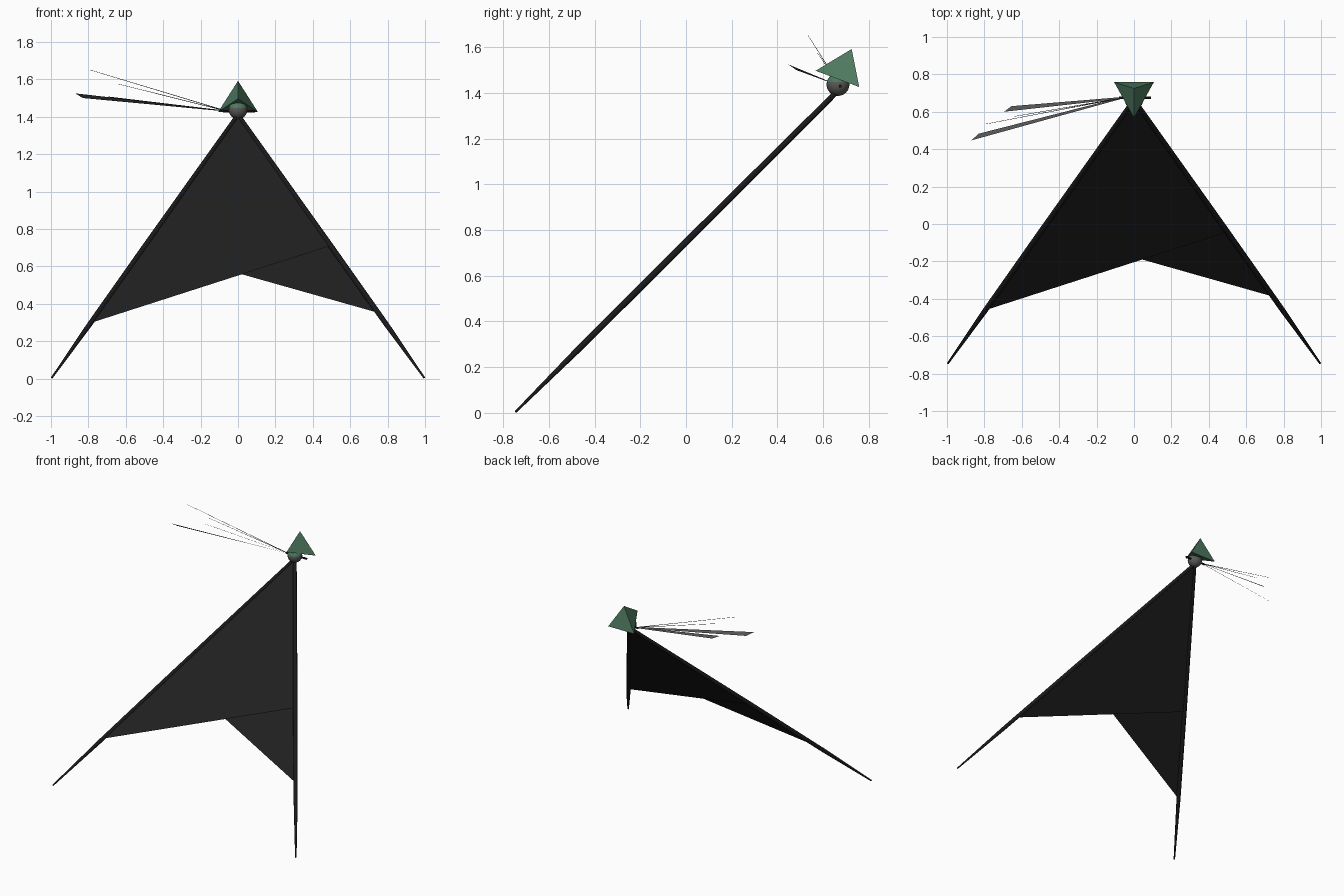
import bpy, bmesh, math
from mathutils import Vector

if "Cube" in bpy.data.objects:
    bpy.data.objects.remove(bpy.data.objects["Cube"])


def material(name, rgb):
    m = bpy.data.materials.new(name)
    m.diffuse_color = (*rgb, 1)
    m.use_nodes = True
    m.node_tree.nodes["Principled BSDF"].inputs["Base Color"].default_value = m.diffuse_color
    return m


BLACK = material("black_cloth", (0.014, 0.014, 0.014))
DARK = material("black_wood", (0.010, 0.010, 0.010))
GREY = material("grey", (0.10, 0.10, 0.095))
BLADE = material("blade_grey", (0.085, 0.085, 0.085))
GREEN = material("green", (0.075, 0.19, 0.115))


def mesh_object(name, verts, faces, mat):
    me = bpy.data.meshes.new(name)
    me.from_pydata(verts, [], faces)
    bm = bmesh.new()
    bm.from_mesh(me)
    bmesh.ops.recalc_face_normals(bm, faces=bm.faces)
    bm.to_mesh(me)
    bm.free()
    me.materials.append(mat)
    ob = bpy.data.objects.new(name, me)
    bpy.context.collection.objects.link(ob)
    return ob


def rod(name, points, radii, mat, sides=10):
    """Straight tapered rod through collinear points."""
    pts = [Vector(p) for p in points]
    q = (pts[-1] - pts[0]).to_track_quat('Z', 'Y')
    verts = []
    for p, r in zip(pts, radii):
        for i in range(sides):
            a = math.tau * i / sides
            verts.append(p + q @ Vector((r * math.cos(a), r * math.sin(a), 0)))
    faces = [tuple(range(sides)), tuple(range(len(verts) - sides, len(verts)))]
    for k in range(len(pts) - 1):
        for i in range(sides):
            j = (i + 1) % sides
            faces.append((k * sides + i, k * sides + j,
                          (k + 1) * sides + j, (k + 1) * sides + i))
    ob = mesh_object(name, verts, faces, mat)
    bpy.context.view_layer.objects.active = ob
    ob.select_set(True)
    bpy.ops.object.shade_smooth_by_angle(angle=math.radians(40))
    ob.select_set(False)
    return ob


# Two splayed legs meeting at the neck
TOP = Vector((0, 0.665, 1.41))


def on_leg(side, t):
    foot = Vector((side * 0.995, -0.745, 0.005))
    return TOP.lerp(foot, t)


for side, label in ((-1, "left"), (1, "right")):
    rod(label + "_leg", [on_leg(side, t) for t in (0, 0.5, 0.8, 1)],
        [0.012, 0.015, 0.014, 0.005], DARK)

# Two overlapping flat cloak panels stretched between the legs
normal = Vector((0, -0.707, 0.707))
for name, side, low, off in (("front_cloak_panel", -1, 0.795, 0.005),
                             ("rear_cloak_panel", 1, 0.75, -0.005)):
    verts = [p + normal * off for p in
             (TOP, on_leg(side, low), on_leg(-side, 0.5))]
    mesh_object(name, verts, [(0, 1, 2)], BLACK)

# Round head: green above, grey below
bpy.ops.mesh.primitive_uv_sphere_add(segments=24, ring_count=16, radius=0.05,
                                     location=(0, 0.665, 1.437))
head = bpy.context.object
head.name = "head"
head.data.materials.append(GREY)
head.data.materials.append(GREEN)
for p in head.data.polygons:
    p.material_index = int(p.center.z > 0.005)
bpy.ops.object.shade_smooth_by_angle(angle=math.radians(60))
head.select_set(False)

# Pointed four-sided hat
mesh_object("hat",
            [(0, 0.725, 1.592), (0, 0.567, 1.497),
             (-0.106, 0.758, 1.426), (0.106, 0.758, 1.426)],
            [(0, 1, 2), (0, 3, 1), (0, 2, 3), (1, 3, 2)], GREEN)

# Crosswise pin through the head
rod("head_pin", [(-0.08, 0.675, 1.43), (0.09, 0.675, 1.43)],
    [0.007, 0.007], DARK, 8)

# Flat widening blades
root = Vector((-0.06, 0.675, 1.43))
for name, a, b in (("long_blade", (-0.87, 0.447, 1.525), (-0.83, 0.483, 1.50)),
                   ("short_blade", (-0.695, 0.60, 1.508), (-0.655, 0.63, 1.49))):
    mesh_object(name, [root + Vector((0, -0.004, 0.002)), a, b,
                       root + Vector((0, 0.004, -0.002))],
                [(0, 1, 2, 3)], BLADE)

# Very fine needles
for name, tip in (("long_needle", (-0.79, 0.535, 1.65)),
                  ("short_needle", (-0.64, 0.575, 1.575))):
    rod(name, [root, tip], [0.002, 0.001], BLADE, 4)
